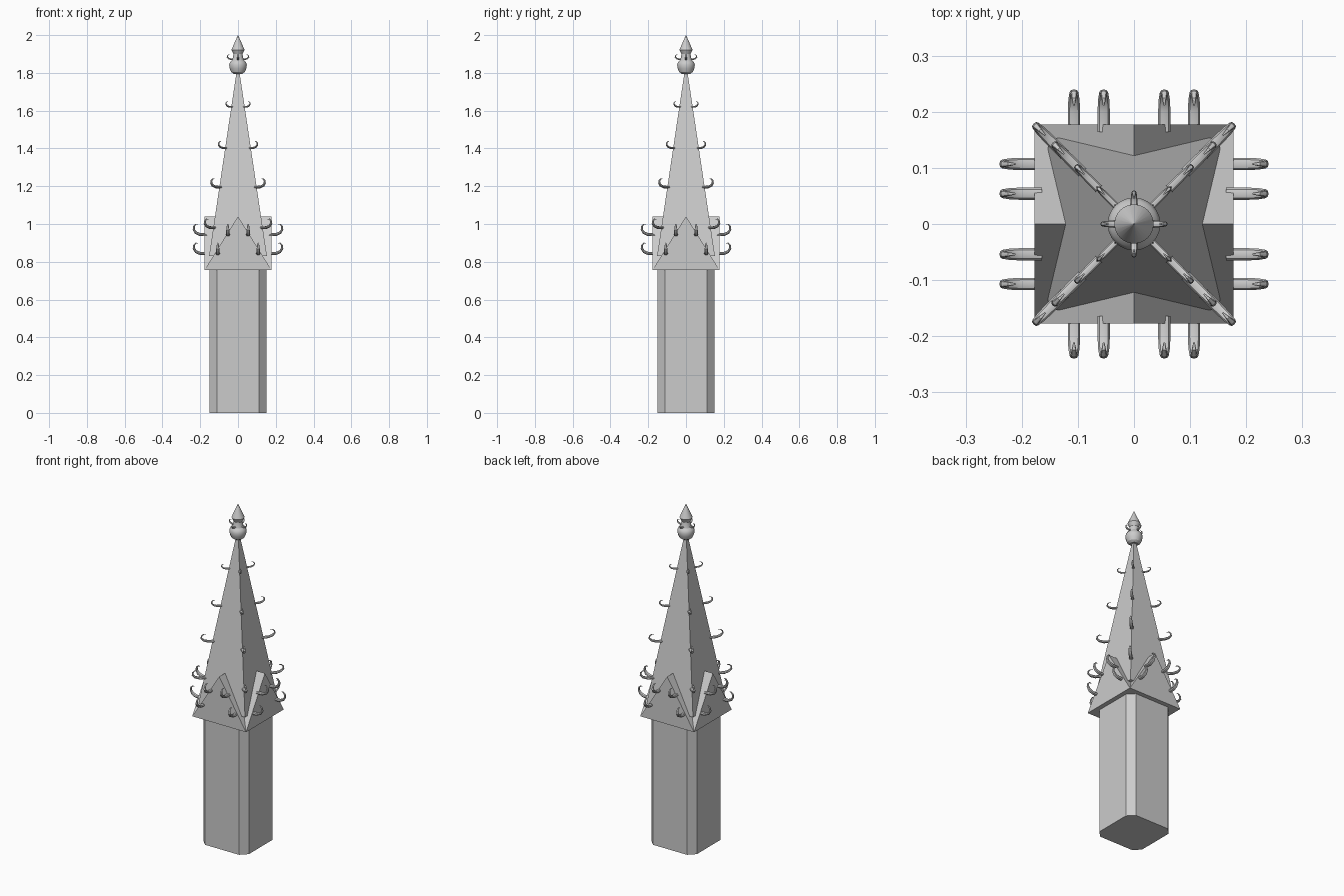
import bpy, bmesh, math
from mathutils import Vector, Matrix

if "Cube" in bpy.data.objects:
    bpy.data.objects.remove(bpy.data.objects["Cube"])


def make(name, bm, smooth=None):
    bmesh.ops.recalc_face_normals(bm, faces=bm.faces)
    me = bpy.data.meshes.new(name)
    bm.to_mesh(me)
    bm.free()
    ob = bpy.data.objects.new(name, me)
    bpy.context.collection.objects.link(ob)
    if smooth:
        bpy.ops.object.select_all(action='DESELECT')
        ob.select_set(True)
        bpy.context.view_layer.objects.active = ob
        bpy.ops.object.shade_smooth_by_angle(angle=math.radians(smooth))
    return ob


def loft(bm, rings):
    """Skin a list of vertex rings and cap both ends."""
    vr = [[bm.verts.new(p) for p in r] for r in rings]
    n = len(vr[0])
    for a, b in zip(vr, vr[1:]):
        for i in range(n):
            j = (i + 1) % n
            bm.faces.new((a[i], a[j], b[j], b[i]))
    bm.faces.new(vr[0])
    bm.faces.new(vr[-1])


# Hook outline: outward, upward, radius
HOOK = [(-0.012, 0, .011), (0.022, .001, .011), (0.042, .010, .010), (0.053, .026, .008),
        (0.052, .042, .006), (0.043, .053, .004), (.032, .053, .0015)]


def hook(bm, pos, angle, out=1.0, up=1.0, thick=1.0):
    """Curled crocket leaving pos in the direction of angle."""
    m = Matrix.Translation(pos) @ Matrix.Rotation(angle, 4, 'Z')
    pts = [Vector((x * out, 0, z * up)) for x, z, r in HOOK]
    rings = []
    for i, p in enumerate(pts):
        t = (pts[min(i + 1, len(pts) - 1)] - pts[max(i - 1, 0)]).normalized()
        side = Vector((0, 1, 0))
        nrm = t.cross(side)
        r = HOOK[i][2] * thick
        rings.append([m @ (p + side * r * math.cos(a) + nrm * r * 0.75 * math.sin(a))
                      for a in (k * math.tau / 8 for k in range(8))])
    loft(bm, rings)


# Chamfered shaft
W, C = 0.15, 0.112
plan = [(C, -W), (W, -C), (W, C), (C, W), (-C, W), (-W, C), (-W, -C), (-C, -W)]
bm = bmesh.new()
loft(bm, [[(x, y, z) for x, y in plan] for z in (0, 0.76)])
make("shaft", bm)

# Crossed gables
G, Z0, Z1 = 0.177, 0.757, 1.04
bm = bmesh.new()
corner = [bm.verts.new((x * G, y * G, Z0)) for x, y in ((-1, -1), (1, -1), (1, 1), (-1, 1))]
peak = [bm.verts.new((x * G, y * G, Z1)) for x, y in ((0, -1), (1, 0), (0, 1), (-1, 0))]
mid = bm.verts.new((0, 0, Z1))
for i in range(4):
    j = (i + 1) % 4
    bm.faces.new((corner[i], corner[j], peak[i]))
    bm.faces.new((peak[i], corner[j], mid))
    bm.faces.new((corner[j], peak[j], mid))
bm.faces.new(corner)
make("gables", bm)


# Square spire
def half(z):
    return 0.153 - 0.149 * (z - 0.83)


bm = bmesh.new()
loft(bm, [[(x * half(z), y * half(z), z) for x, y in ((-1, -1), (1, -1), (1, 1), (-1, 1))]
          for z in (0.83, 1.82)])
make("spire", bm)

# Hooks on the gable faces
bm = bmesh.new()
for k in range(4):
    a = k * math.pi / 2
    rot = Matrix.Rotation(a, 3, 'Z')
    for y, z in ((0.107, 0.843), (0.054, 0.943)):
        for s in (-1, 1):
            hook(bm, rot @ Vector((G, s * y, z)), a, 1.08, 1.05)
make("gable_hooks", bm, 35)

# Hooks up the spire edges
bm = bmesh.new()
for k in range(4):
    a = math.pi / 4 + k * math.pi / 2
    for z, s in ((0.98, 1.2), (1.195, 1.15), (1.402, 0.92), (1.62, 0.75)):
        r = half(z) * math.sqrt(2)
        hook(bm, Vector((r * math.cos(a), r * math.sin(a), z)), a, s, s * 0.72, s * 0.75)
make("spire_hooks", bm, 35)

# Turned finial
PROFILE = [(0.022, 1.795), (0.036, 1.805), (0.044, 1.823), (0.047, 1.843), (0.042, 1.858),
           (0.031, 1.868), (0.026, 1.885), (0.024, 1.900), (0.035, 1.922), (0.0005, 2.0)]
bm = bmesh.new()
loft(bm, [[(r * math.cos(k * math.tau / 24), r * math.sin(k * math.tau / 24), z)
           for k in range(24)] for r, z in PROFILE])
make("finial", bm, 30)

# Small hooks around the finial neck
bm = bmesh.new()
for k in range(4):
    a = k * math.pi / 2
    hook(bm, Vector((0.026 * math.cos(a), 0.026 * math.sin(a), 1.872)), a, 0.58, 0.45, 0.55)
make("finial_hooks", bm, 35)
